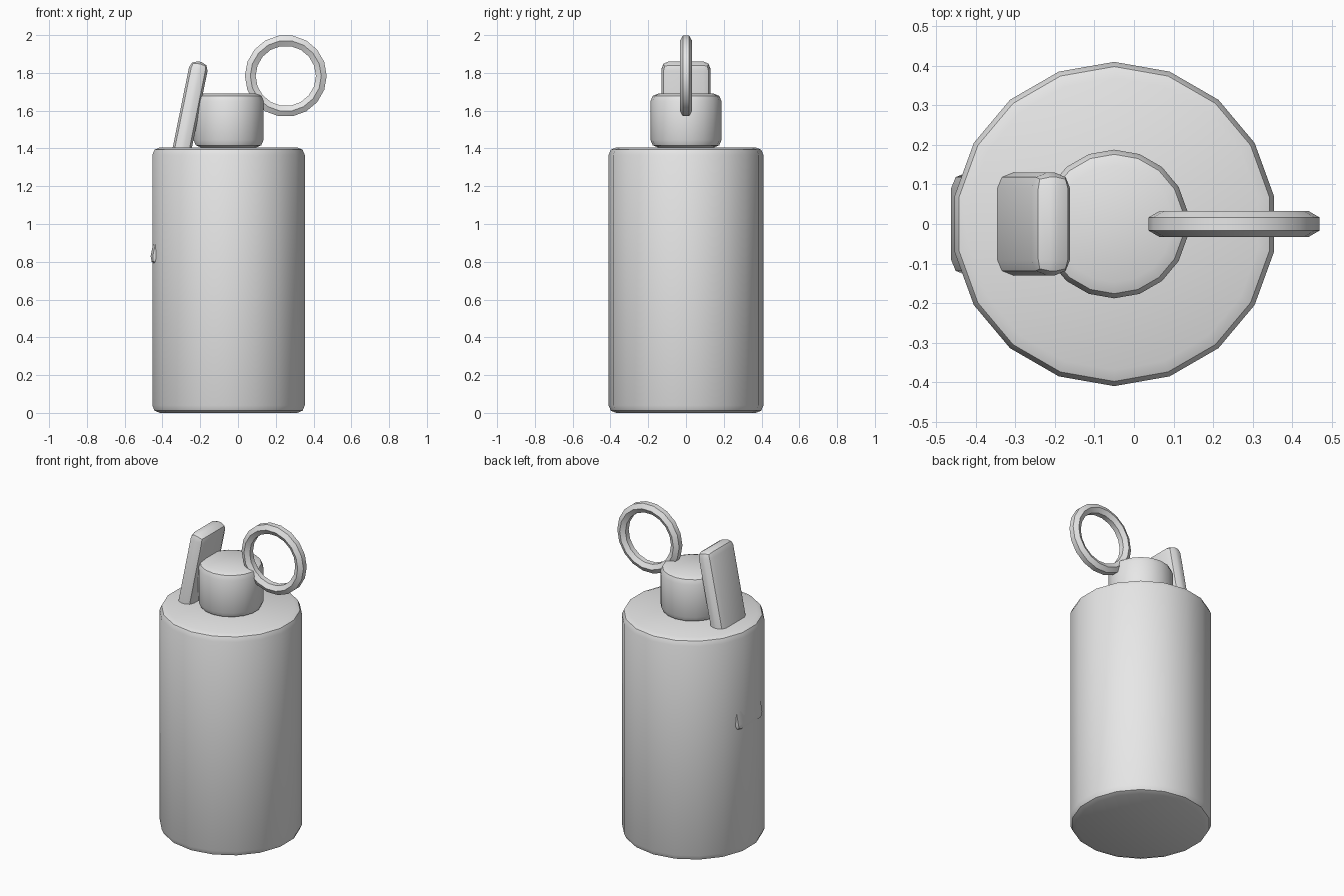
import bpy, bmesh
from math import radians, pi, sin, cos
from mathutils import Matrix, Vector

cube = bpy.data.objects.get("Cube")
if cube:
    bpy.data.objects.remove(cube, do_unlink=True)

grey = bpy.data.materials.new("plain grey")
grey.use_nodes = True
grey.diffuse_color = (0.8, 0.8, 0.8, 1)
grey.node_tree.nodes["Principled BSDF"].inputs["Base Color"].default_value = (0.8, 0.8, 0.8, 1)


def finish(obj, name, bevel=0):
    """Name, colour, round the edges and smooth one part."""
    obj.name = name
    obj.data.materials.append(grey)
    bpy.ops.object.select_all(action="DESELECT")
    obj.select_set(True)
    bpy.context.view_layer.objects.active = obj
    if bevel:
        mod = obj.modifiers.new("rounded edges", "BEVEL")
        mod.width = bevel
        mod.segments = 2
        mod.limit_method = "ANGLE"
        mod.angle_limit = radians(40)
        bpy.ops.object.modifier_apply(modifier=mod.name)
    bpy.ops.object.shade_smooth_by_angle(angle=radians(32))


def cylinder(name, radius, bottom, top, bevel):
    bpy.ops.mesh.primitive_cylinder_add(
        vertices=18, radius=radius, depth=top - bottom,
        location=(-0.05, 0, (bottom + top) / 2))
    finish(bpy.context.object, name, bevel)


# Canister and the cap on top
cylinder("canister_body", 0.41, 0, 1.405, 0.04)
cylinder("top_cap", 0.188, 1.405, 1.69, 0.04)

# Tilted lever, running down through the canister wall
bpy.ops.mesh.primitive_cube_add(size=1)
lever = bpy.context.object
lever.data.transform(Matrix.Diagonal((0.1, 0.26, 1.1, 1)))
lever.location = (-0.312, 0, 1.32)
lever.rotation_euler.y = radians(11.5)
finish(lever, "safety_lever", 0.04)

# Pull ring: a six-sided section swept round the y axis
bm = bmesh.new()
section = [bm.verts.new((0.188 + 0.033 * sin(a), 0.033 * cos(a), 0))
           for a in (i * pi / 3 for i in range(6))]
edges = [bm.edges.new((section[i - 1], section[i])) for i in range(6)]
bmesh.ops.spin(bm, geom=section + edges, cent=Vector(), axis=(0, 1, 0),
               angle=2 * pi, steps=18, use_merge=True)
bmesh.ops.remove_doubles(bm, verts=bm.verts, dist=0.0005)
bmesh.ops.recalc_face_normals(bm, faces=bm.faces)
mesh = bpy.data.meshes.new("pull_ring")
bm.to_mesh(mesh)
bm.free()
ring = bpy.data.objects.new("pull_ring", mesh)
ring.location = (0.253, 0, 1.784)
bpy.context.collection.objects.link(ring)
finish(ring, "pull_ring")
